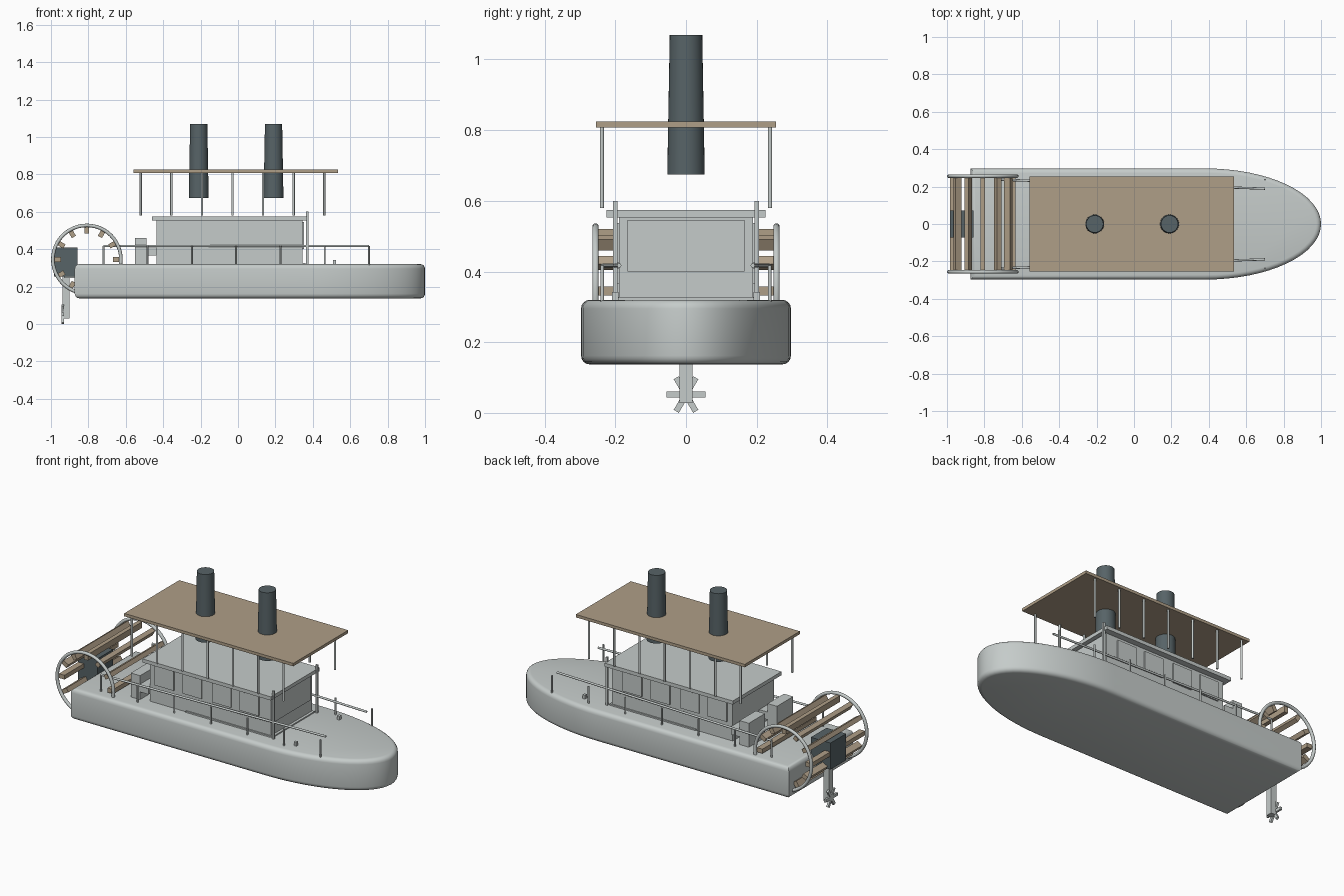
import bpy, bmesh, math
from mathutils import Matrix

if "Cube" in bpy.data.objects:
    bpy.data.objects.remove(bpy.data.objects["Cube"])


def material(name, color):
    m = bpy.data.materials.new(name)
    m.diffuse_color = (*color, 1)
    m.use_nodes = True
    m.node_tree.nodes["Principled BSDF"].inputs["Base Color"].default_value = m.diffuse_color
    return m


GREY = material("pale_grey", (0.56, 0.60, 0.59))
TAN = material("tan_wood", (0.43, 0.345, 0.245))
SLATE = material("dark_slate", (0.095, 0.125, 0.135))


def finish(ob, name, mat, smooth=False):
    ob.name = name
    ob.data.materials.clear()
    ob.data.materials.append(mat)
    if smooth:
        bpy.ops.object.select_all(action='DESELECT')
        ob.select_set(True)
        bpy.context.view_layer.objects.active = ob
        bpy.ops.object.shade_smooth_by_angle(angle=math.radians(40))
    return ob


def box(name, x, y, z, mat=GREY, rot=None):
    """Box from (min, max) ranges, optionally turned about its centre."""
    r = (x, y, z)
    bm = bmesh.new()
    bmesh.ops.create_cube(bm, size=1)
    bm.transform(Matrix.Diagonal((*[b - a for a, b in r], 1)))
    me = bpy.data.meshes.new(name)
    bm.to_mesh(me)
    bm.free()
    ob = bpy.data.objects.new(name, me)
    bpy.context.collection.objects.link(ob)
    ob.location = [(a + b) / 2 for a, b in r]
    if rot:
        ob.rotation_euler = rot
    return finish(ob, name, mat)


def cone(name, loc, r1, r2, depth, mat=GREY, sides=12, rot=(0, 0, 0)):
    bpy.ops.mesh.primitive_cone_add(vertices=sides, radius1=r1, radius2=r2,
                                    depth=depth, location=loc, rotation=rot)
    return finish(bpy.context.object, name, mat, True)


def span(c, w):
    return (c - w / 2, c + w / 2)


# Hull: straight sides, elliptical bow, rounded rims
outline = [(-0.873, 0.297), (-0.873, -0.297)]
N = 32
for i in range(N + 1):
    a = -math.pi / 2 + math.pi * i / N
    outline.append((0.38 + 0.62 * math.cos(a), 0.297 * math.sin(a)))
bm = bmesh.new()
base = bm.faces.new([bm.verts.new((x, y, 0.137)) for x, y in outline])
ext = bmesh.ops.extrude_face_region(bm, geom=[base])
bmesh.ops.translate(bm, vec=(0, 0, 0.183),
                    verts=[v for v in ext["geom"] if isinstance(v, bmesh.types.BMVert)])
bmesh.ops.recalc_face_normals(bm, faces=bm.faces)
rims = [e for e in bm.edges if abs(e.verts[0].co.z - e.verts[1].co.z) < 1e-4]
bmesh.ops.bevel(bm, geom=rims, offset=0.025, segments=4, profile=0.5, affect='EDGES')
me = bpy.data.meshes.new("hull")
bm.to_mesh(me)
bm.free()
hull = bpy.data.objects.new("hull", me)
bpy.context.collection.objects.link(hull)
finish(hull, "hull", GREY, True)

# Cabin, roof slab and front window
box("cabin", (-0.435, 0.345), (-0.19, 0.19), (0.315, 0.555))
box("cabin_roof", (-0.46, 0.37), (-0.225, 0.225), (0.553, 0.574))
box("front_window", (0.345, 0.352), (-0.165, 0.165), (0.40, 0.546))
box("front_sill", (0.345, 0.36), (-0.195, 0.195), (0.318, 0.327))

# Canopy and smokestacks
box("canopy", (-0.558, 0.535), (-0.254, 0.254), (0.808, 0.825), TAN)
for x in (-0.21, 0.19):
    cone("smokestack", (x, 0, 0.872), 0.053, 0.046, 0.395, SLATE, 32)

# Parts repeated on both sides
for s in (-1, 1):
    for x in (-0.34, -0.16, 0.03, 0.21):
        box("side_window", span(x, 0.123), span(s * 0.193, 0.008), (0.425, 0.537))
    box("side_trim", (-0.2, 0.345), span(s * 0.193, 0.008), (0.318, 0.328))
    box("cabin_post", span(0.37, 0.012), span(s * 0.2, 0.012), (0.315, 0.6))
    for i in range(7):
        cone("canopy_post", (-0.52 + i * 0.1635, s * 0.238, 0.695), 0.006, 0.006, 0.23)
        cone("rail_post", (-0.72 + i * 0.2367, s * 0.237, 0.365), 0.005, 0.005, 0.105)
    # Handrail, drawn in slightly toward the bow
    dx, dy = 1.42, -0.048 * s
    cone("handrail", (-0.01, s * 0.213, 0.417), 0.006, 0.006, math.hypot(dx, dy),
         rot=(0, math.pi / 2, math.atan2(dy, dx)))
    box("cleat", span(0.515, 0.016), span(s * 0.2, 0.018), (0.315, 0.342))
    # Aft seats
    box("seat_back", (-0.55, -0.49), span(s * 0.13, 0.15), (0.315, 0.46))
    box("seat", (-0.49, -0.435), span(s * 0.13, 0.15), (0.365, 0.41))
    # Wheel rims
    bpy.ops.mesh.primitive_torus_add(major_radius=0.182, minor_radius=0.0095,
                                     major_segments=48, minor_segments=10,
                                     location=(-0.808, s * 0.256, 0.345),
                                     rotation=(math.pi / 2, 0, 0))
    finish(bpy.context.object, "wheel_rim", GREY, True)

# Paddle boards
for i in range(12):
    a = i * math.pi / 6
    box("paddle", span(-0.808 + 0.157 * math.cos(a), 0.036), (-0.25, 0.25),
        span(0.345 + 0.157 * math.sin(a), 0.025), TAN, rot=(0, -a, 0))

# Outboard motor with propeller
box("motor", (-0.985, -0.858), (-0.072, 0.072), (0.255, 0.41), SLATE)
box("motor_bracket", (-0.93, -0.865), (-0.04, 0.04), (0.245, 0.30))
box("motor_leg", (-0.937, -0.902), (-0.018, 0.018), (0.028, 0.26))
for i in range(3):
    box("propeller_blade", (-0.943, -0.931), (-0.055, 0.055), span(0.052, 0.017),
        rot=(i * math.pi / 3, 0, 0))
